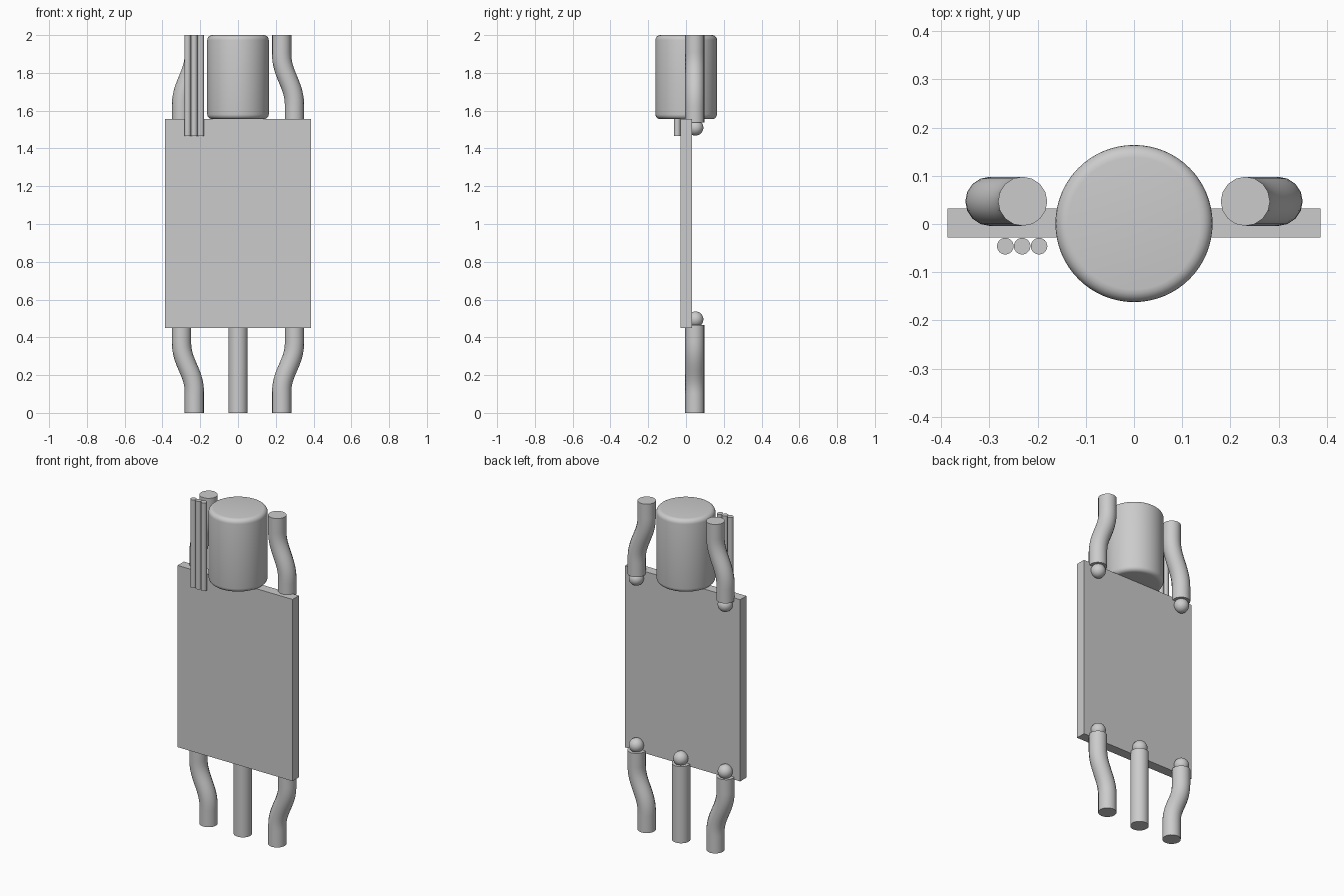
import bpy
import bmesh
import math
from mathutils import Matrix, Vector

if "Cube" in bpy.data.objects:
    bpy.data.objects.remove(bpy.data.objects["Cube"], do_unlink=True)

GREY = (0.6, 0.6, 0.6, 1.0)
grey = bpy.data.materials.new("plain_grey")
grey.use_nodes = True
grey.diffuse_color = GREY
grey.node_tree.nodes["Principled BSDF"].inputs["Base Color"].default_value = GREY

WIRE_RADIUS = 0.051
WIRE_Y = 0.047


def finish(obj, smooth=True):
    """Give the part its colour and shading."""
    obj.data.materials.clear()
    obj.data.materials.append(grey)
    if smooth:
        bpy.ops.object.select_all(action='DESELECT')
        obj.select_set(True)
        bpy.context.view_layer.objects.active = obj
        bpy.ops.object.shade_smooth_by_angle(angle=math.radians(35))
    return obj


def from_bmesh(name, bm, smooth=True):
    mesh = bpy.data.meshes.new(name)
    bm.to_mesh(mesh)
    bm.free()
    obj = bpy.data.objects.new(name, mesh)
    bpy.context.collection.objects.link(obj)
    return finish(obj, smooth)


def cylinder(name, x, y, z0, z1, radius, sides=32, rim=0.0):
    bm = bmesh.new()
    bmesh.ops.create_cone(bm, cap_ends=True, segments=sides, radius1=radius,
                          radius2=radius, depth=z1 - z0,
                          matrix=Matrix.Translation((x, y, (z0 + z1) / 2)))
    if rim:
        edges = [e for e in bm.edges
                 if abs(e.verts[0].co.z - e.verts[1].co.z) < 1e-4]
        bmesh.ops.bevel(bm, geom=edges, offset=rim, segments=5,
                        profile=0.5, affect='EDGES')
    return from_bmesh(name, bm)


def solder_ball(name, x, z):
    bm = bmesh.new()
    bmesh.ops.create_uvsphere(bm, u_segments=32, v_segments=16, radius=0.042,
                              matrix=Matrix.Translation((x, 0.05, z)))
    return from_bmesh(name, bm)


def bent_wire(name, path):
    """Sweep a round wire along a path whose joints all run vertically."""
    curve = bpy.data.curves.new(name, 'CURVE')
    curve.dimensions = '3D'
    curve.bevel_depth = WIRE_RADIUS
    curve.bevel_resolution = 6
    curve.use_fill_caps = True
    curve.resolution_u = 12
    spline = curve.splines.new('BEZIER')
    spline.bezier_points.add(len(path) - 1)
    for i, (point, (x, z)) in enumerate(zip(spline.bezier_points, path)):
        before = path[max(i - 1, 0)][1]
        after = path[min(i + 1, len(path) - 1)][1]
        point.handle_left_type = point.handle_right_type = 'FREE'
        point.co = (x, WIRE_Y, z)
        point.handle_left = (x, WIRE_Y, z + (before - z) * 0.4)
        point.handle_right = (x, WIRE_Y, z + (after - z) * 0.4)
    obj = bpy.data.objects.new(name, curve)
    bpy.context.collection.objects.link(obj)

    # Turn the sweep into a closed mesh
    mesh = bpy.data.meshes.new_from_object(
        obj.evaluated_get(bpy.context.evaluated_depsgraph_get()))
    bpy.data.objects.remove(obj, do_unlink=True)
    bm = bmesh.new()
    bm.from_mesh(mesh)
    bpy.data.meshes.remove(mesh)
    bmesh.ops.remove_doubles(bm, verts=bm.verts, dist=1e-4)
    bmesh.ops.recalc_face_normals(bm, faces=bm.faces)
    return from_bmesh(name, bm)


# Flat circuit board
bm = bmesh.new()
bmesh.ops.create_cube(bm, size=1.0)
bmesh.ops.scale(bm, vec=Vector((0.774, 0.06, 1.105)), verts=bm.verts)
bmesh.ops.translate(bm, vec=Vector((0, 0.002, 1.003)), verts=bm.verts)
from_bmesh("board", bm, smooth=False)

# Large rounded can standing on the top edge
cylinder("capacitor", 0, 0.001, 1.555, 2.0, 0.163, sides=64, rim=0.026)

# Bent wires and their solder balls, mirrored left and right
for side, sign in (("left", 1), ("right", -1)):
    inner, outer = sign * 0.231, sign * 0.299
    bent_wire(f"lower_{side}_wire",
              [(inner, 0), (inner, 0.11), (outer, 0.37), (outer, 0.466)])
    bent_wire(f"upper_{side}_wire",
              [(outer, 1.538), (outer, 1.63), (inner, 1.9), (inner, 2.0)])
    solder_ball(f"lower_{side}_solder", outer, 0.495)
    solder_ball(f"upper_{side}_solder", outer, 1.51)

# Straight middle wire
cylinder("lower_middle_wire", 0, WIRE_Y, 0, 0.466, WIRE_RADIUS)
solder_ball("lower_middle_solder", 0, 0.495)

# Three thin signal wires on the front
for i in range(3):
    cylinder(f"signal_wire_{i + 1}", -0.267 + i * 0.035, -0.046,
             1.465, 2.0, 0.0172, sides=24)
